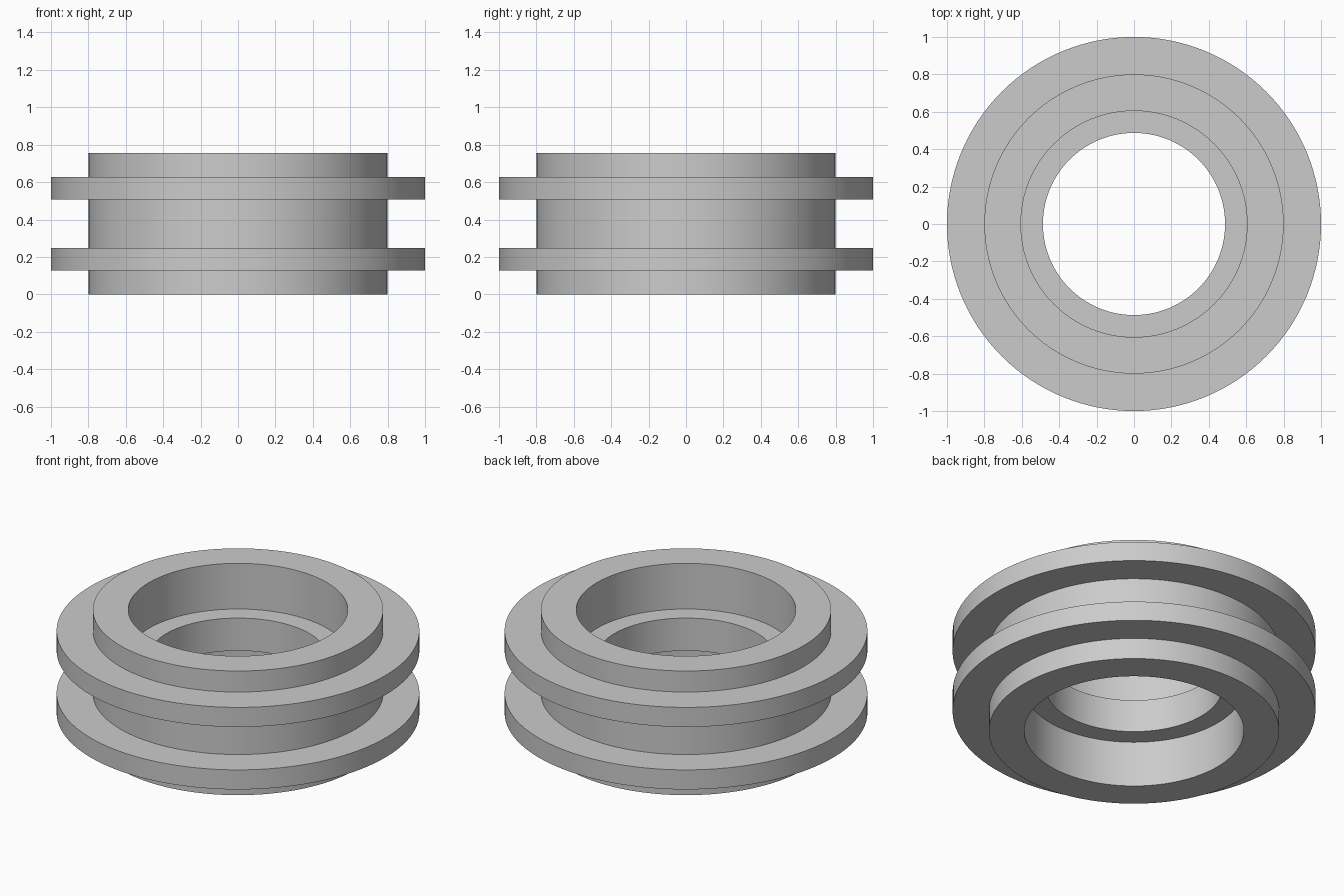
import bpy
import bmesh
import math

if "Cube" in bpy.data.objects:
    bpy.data.objects.remove(bpy.data.objects["Cube"])

SEGMENTS = 128
HEIGHT = 0.755
BORE, COUNTERBORE, BODY, FLANGE = 0.487, 0.605, 0.80, 1.0

# Lower half of the wall section (radius, z), from the bore shelf round to the groove
half = [
    (BORE, 0.278), (COUNTERBORE, 0.278), (COUNTERBORE, 0.0),
    (BODY, 0.0), (BODY, 0.128), (FLANGE, 0.128),
    (FLANGE, 0.247), (BODY, 0.247),
]
# Mirror it about mid height to close the section
profile = half + [(r, HEIGHT - z) for r, z in reversed(half)]


def lathe(name, section, material):
    """Revolve a closed section about the z axis."""
    bm = bmesh.new()
    rings = []
    for i in range(SEGMENTS):
        a = 2 * math.pi * i / SEGMENTS
        rings.append([bm.verts.new((r * math.cos(a), r * math.sin(a), z))
                      for r, z in section])
    n = len(section)
    for i, ring in enumerate(rings):
        following = rings[(i + 1) % SEGMENTS]
        for j in range(n):
            k = (j + 1) % n
            bm.faces.new((ring[j], following[j], following[k], ring[k]))
    bmesh.ops.recalc_face_normals(bm, faces=bm.faces)
    mesh = bpy.data.meshes.new(name)
    bm.to_mesh(mesh)
    bm.free()
    mesh.materials.append(material)
    obj = bpy.data.objects.new(name, mesh)
    bpy.context.collection.objects.link(obj)
    bpy.context.view_layer.objects.active = obj
    obj.select_set(True)
    bpy.ops.object.shade_smooth_by_angle(angle=math.radians(30))
    return obj


grey = bpy.data.materials.new("light grey")
grey.diffuse_color = (0.6, 0.6, 0.6, 1.0)
grey.use_nodes = True
grey.node_tree.nodes["Principled BSDF"].inputs["Base Color"].default_value = grey.diffuse_color

# Collar with two outer flanges and a stepped bore
lathe("flanged_collar", profile, grey)
